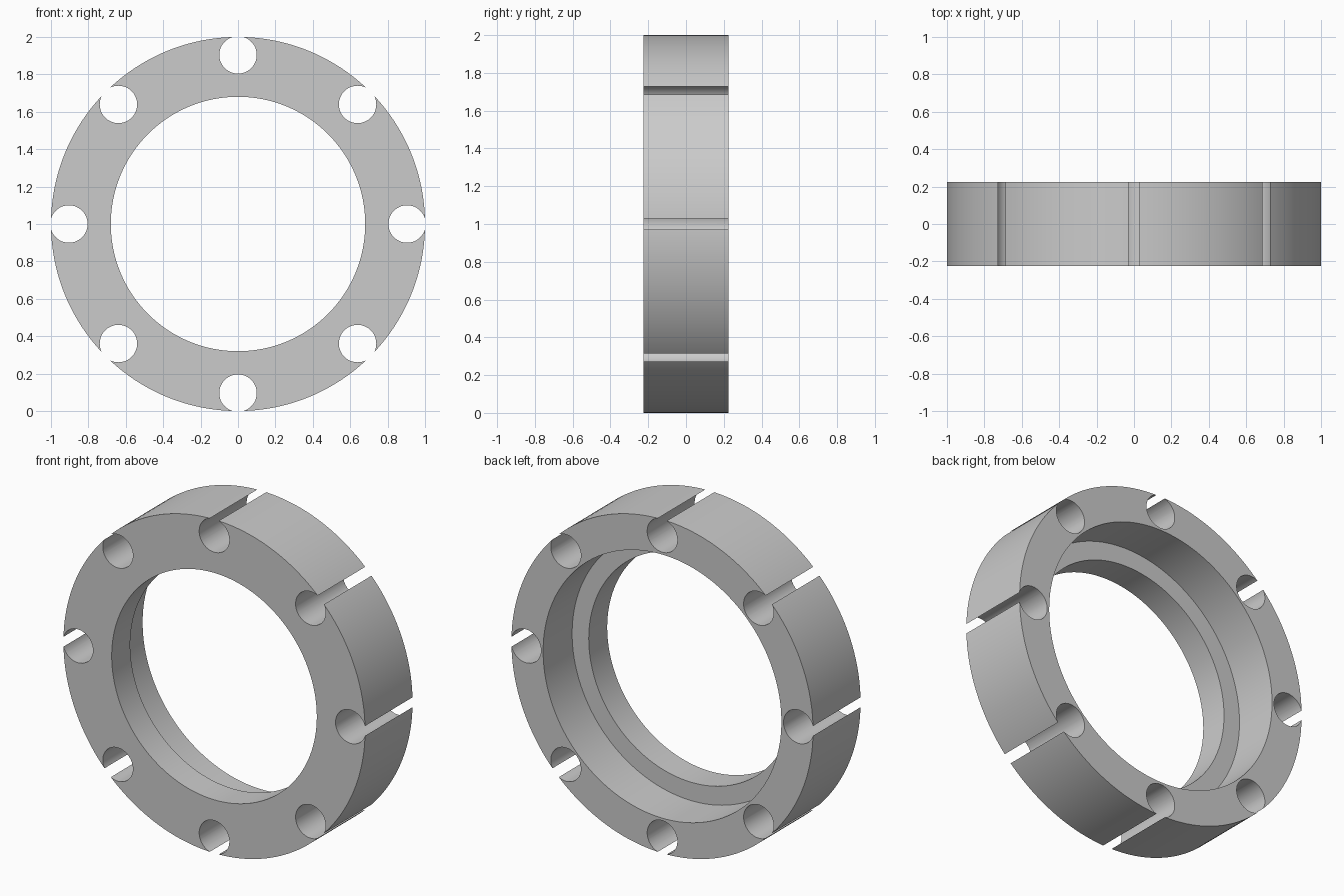
import bpy, bmesh
from math import sin, cos, tau, pi
from mathutils import Matrix, Vector

default = bpy.data.objects.get("Cube")
if default:
    bpy.data.objects.remove(default, do_unlink=True)

HALF = 0.225          # half the ring thickness
OUTER, BORE, RECESS = 1.0, 0.68, 0.79
LIP_BACK = -0.05      # depth where the rear recess stops
HOLE_RADIUS, HOLE_CENTRE, HOLES = 0.1, 0.904, 8

grey = bpy.data.materials.new("plain grey")
grey.use_nodes = True
colour = (0.6, 0.6, 0.6, 1)
grey.diffuse_color = colour
grey.node_tree.nodes["Principled BSDF"].inputs["Base Color"].default_value = colour


def make_object(name, bm):
    bmesh.ops.recalc_face_normals(bm, faces=bm.faces)
    mesh = bpy.data.meshes.new(name)
    bm.to_mesh(mesh)
    bm.free()
    mesh.materials.append(grey)
    obj = bpy.data.objects.new(name, mesh)
    bpy.context.collection.objects.link(obj)
    return obj


# Stepped ring: closed radius/depth profile swept round the y axis
def stepped_ring(name, profile, segments=192):
    bm = bmesh.new()
    loops = []
    for i in range(segments):
        a = tau * i / segments
        loops.append([bm.verts.new((r * cos(a), y, 1 + r * sin(a))) for r, y in profile])
    for i, here in enumerate(loops):
        there = loops[(i + 1) % segments]
        for j in range(len(profile)):
            k = (j + 1) % len(profile)
            bm.faces.new((here[j], here[k], there[k], there[j]))
    return make_object(name, bm)


ring = stepped_ring("flange_ring", [
    (BORE, -HALF), (OUTER, -HALF), (OUTER, HALF),
    (RECESS, HALF), (RECESS, LIP_BACK), (BORE, LIP_BACK)])

# Cutters for the rim holes, which break through the outer edge as slots
bm = bmesh.new()
for i in range(HOLES):
    a = tau * i / HOLES
    place = Matrix.Translation(Vector((HOLE_CENTRE * cos(a), 0, 1 + HOLE_CENTRE * sin(a))))
    bmesh.ops.create_cone(bm, cap_ends=True, segments=64, radius1=HOLE_RADIUS,
                          radius2=HOLE_RADIUS, depth=4 * HALF,
                          matrix=place @ Matrix.Rotation(-a, 4, 'Y') @ Matrix.Rotation(pi / 2, 4, 'X'))
cutter = make_object("hole_cutters", bm)
cutter.hide_render = True

cut = ring.modifiers.new("rim holes", 'BOOLEAN')
cut.operation = 'DIFFERENCE'
cut.solver = 'EXACT'
cut.object = cutter

bpy.ops.object.select_all(action='DESELECT')
ring.select_set(True)
bpy.context.view_layer.objects.active = ring
bpy.ops.object.modifier_apply(modifier=cut.name)
bpy.data.objects.remove(cutter, do_unlink=True)
bpy.ops.object.shade_smooth_by_angle(angle=pi / 6)
